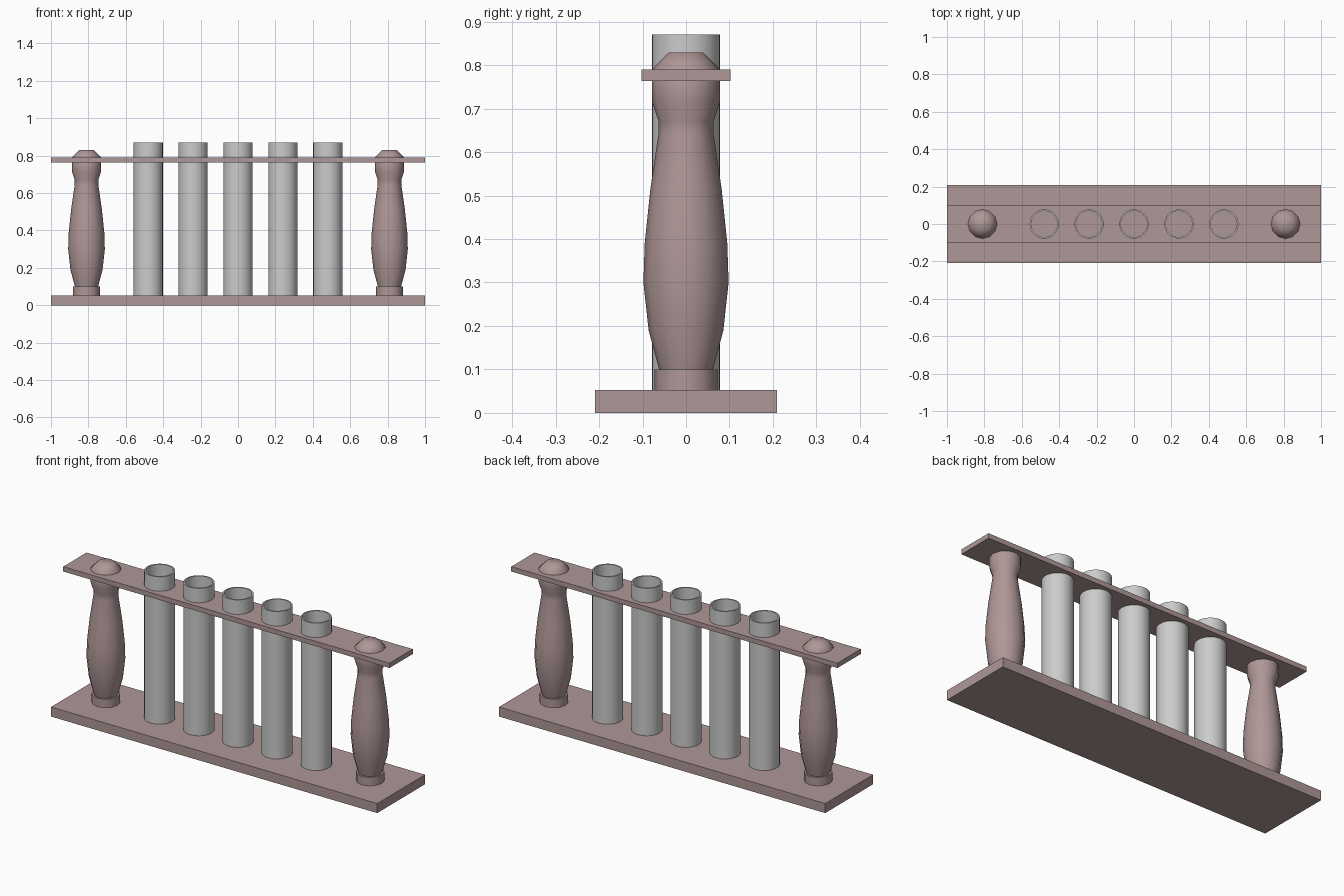
import bpy, bmesh
from math import cos, sin, pi, radians

if "Cube" in bpy.data.objects:
    bpy.data.objects.remove(bpy.data.objects["Cube"])

wood = bpy.data.materials.new("wood")
wood.diffuse_color = (0.43, 0.31, 0.31, 1)
wood.use_nodes = True
wood.node_tree.nodes["Principled BSDF"].inputs["Base Color"].default_value = wood.diffuse_color


def finish(name, bm, mat=None, smooth=None):
    bmesh.ops.recalc_face_normals(bm, faces=bm.faces[:])
    me = bpy.data.meshes.new(name)
    bm.to_mesh(me)
    bm.free()
    ob = bpy.data.objects.new(name, me)
    bpy.context.collection.objects.link(ob)
    if mat:
        me.materials.append(mat)
    if smooth:
        bpy.ops.object.select_all(action='DESELECT')
        ob.select_set(True)
        bpy.context.view_layer.objects.active = ob
        bpy.ops.object.shade_smooth_by_angle(angle=radians(smooth))
    return ob


def board(name, width, z0, z1):
    bm = bmesh.new()
    bmesh.ops.create_cube(bm, size=1)
    for v in bm.verts:
        v.co = (v.co.x * 2, v.co.y * width, z0 + (v.co.z + 0.5) * (z1 - z0))
    return finish(name, bm, wood)


def lathe(name, profile, x, sides, mat=None, closed=False, smooth=40):
    """Turn (radius, z) points about a vertical axis at x."""
    bm = bmesh.new()
    rings = [[bm.verts.new((x + r * cos(2 * pi * i / sides), r * sin(2 * pi * i / sides), z))
              for i in range(sides)] for r, z in profile]
    pairs = list(zip(rings, rings[1:]))
    if closed:
        pairs.append((rings[-1], rings[0]))
    else:
        bm.faces.new(rings[0])
        bm.faces.new(rings[-1])
    for a, b in pairs:
        for i in range(sides):
            j = (i + 1) % sides
            bm.faces.new((a[i], a[j], b[j], b[i]))
    return finish(name, bm, mat, smooth)


# Base and top rail
board("base", 0.418, 0, 0.053)
board("top_rail", 0.204, 0.763, 0.79)

# Turned end posts, running through the rail into a domed finial
post = [(0.072, 0.053), (0.072, 0.10), (0.062, 0.10), (0.086, 0.19), (0.098, 0.30),
        (0.095, 0.39), (0.082, 0.515), (0.063, 0.645), (0.063, 0.67), (0.078, 0.715),
        (0.078, 0.79), (0.04, 0.829)]
for side, x in (("left", -0.81), ("right", 0.81)):
    lathe(side + "_post", post, x, 12, wood, smooth=50)

# Open tubes standing on the base
tube = [(0.078, 0.053), (0.078, 0.87), (0.070, 0.87), (0.070, 0.053)]
for i in range(5):
    lathe(f"tube_{i + 1}", tube, (i - 2) * 0.24, 32, closed=True)
